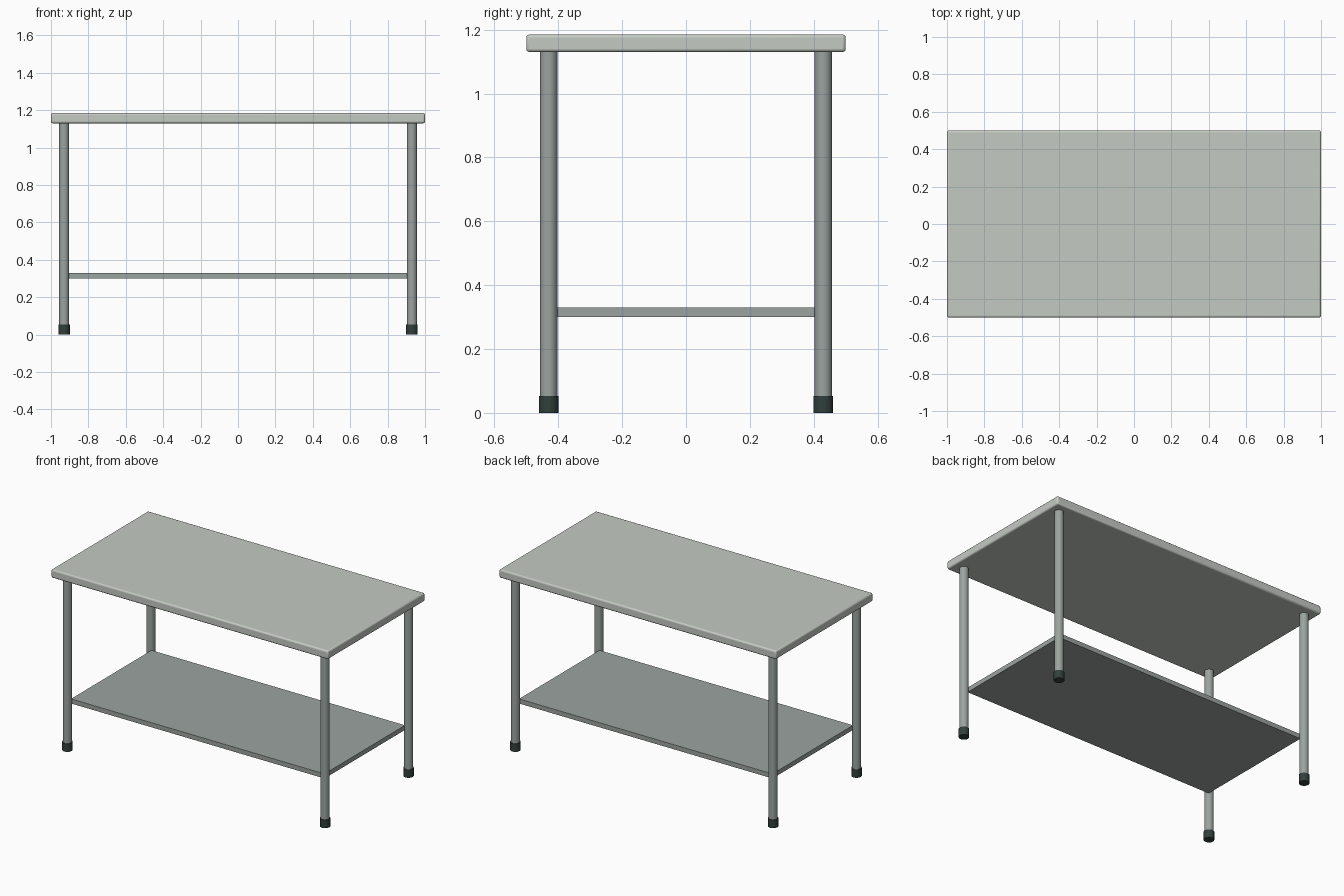
import bpy
import math

cube = bpy.data.objects.get("Cube")
if cube:
    bpy.data.objects.remove(cube, do_unlink=True)


def material(name, color):
    mat = bpy.data.materials.new(name)
    mat.use_nodes = True
    rgba = (*color, 1)
    mat.diffuse_color = rgba
    mat.node_tree.nodes["Principled BSDF"].inputs["Base Color"].default_value = rgba
    return mat


LIGHT_STEEL = material("light steel", (0.56, 0.59, 0.55))
GREY_STEEL = material("grey steel", (0.33, 0.37, 0.35))
DARK_RUBBER = material("dark rubber", (0.03, 0.05, 0.045))


def finish(name, mat, bevel=0):
    obj = bpy.context.object
    obj.name = name
    obj.data.materials.append(mat)
    if bevel:
        mod = obj.modifiers.new("rounded edges", "BEVEL")
        mod.width = bevel
        mod.segments = 3
        mod.limit_method = "ANGLE"
    return obj


def slab(name, size, bottom, top, mat, bevel):
    bpy.ops.mesh.primitive_cube_add(size=1, location=(0, 0, (bottom + top) / 2))
    bpy.context.object.scale = (*size, top - bottom)
    bpy.ops.object.transform_apply(location=False, rotation=False, scale=True)
    if bevel:
        bpy.ops.object.shade_smooth_by_angle(angle=math.radians(35))
    return finish(name, mat, bevel)


def post(name, x, y, radius, bottom, top, mat):
    bpy.ops.mesh.primitive_cylinder_add(
        vertices=32, radius=radius, depth=top - bottom, location=(x, y, (bottom + top) / 2))
    bpy.ops.object.shade_smooth_by_angle(angle=math.radians(35))
    return finish(name, mat)


# Work surface and lower shelf
slab("table_top", (2, 1), 1.13, 1.185, LIGHT_STEEL, 0.01)
slab("lower_shelf", (1.83, 0.83), 0.30, 0.33, GREY_STEEL, 0)

# Four tubular legs with rubber feet
for side, x in (("left", 0.93), ("right", -0.93)):
    for end, y in (("front", -0.43), ("back", 0.43)):
        post(f"{end}_{side}_leg", x, y, 0.027, 0.02, 1.14, GREY_STEEL)
        post(f"{end}_{side}_foot", x, y, 0.031, 0, 0.053, DARK_RUBBER)
